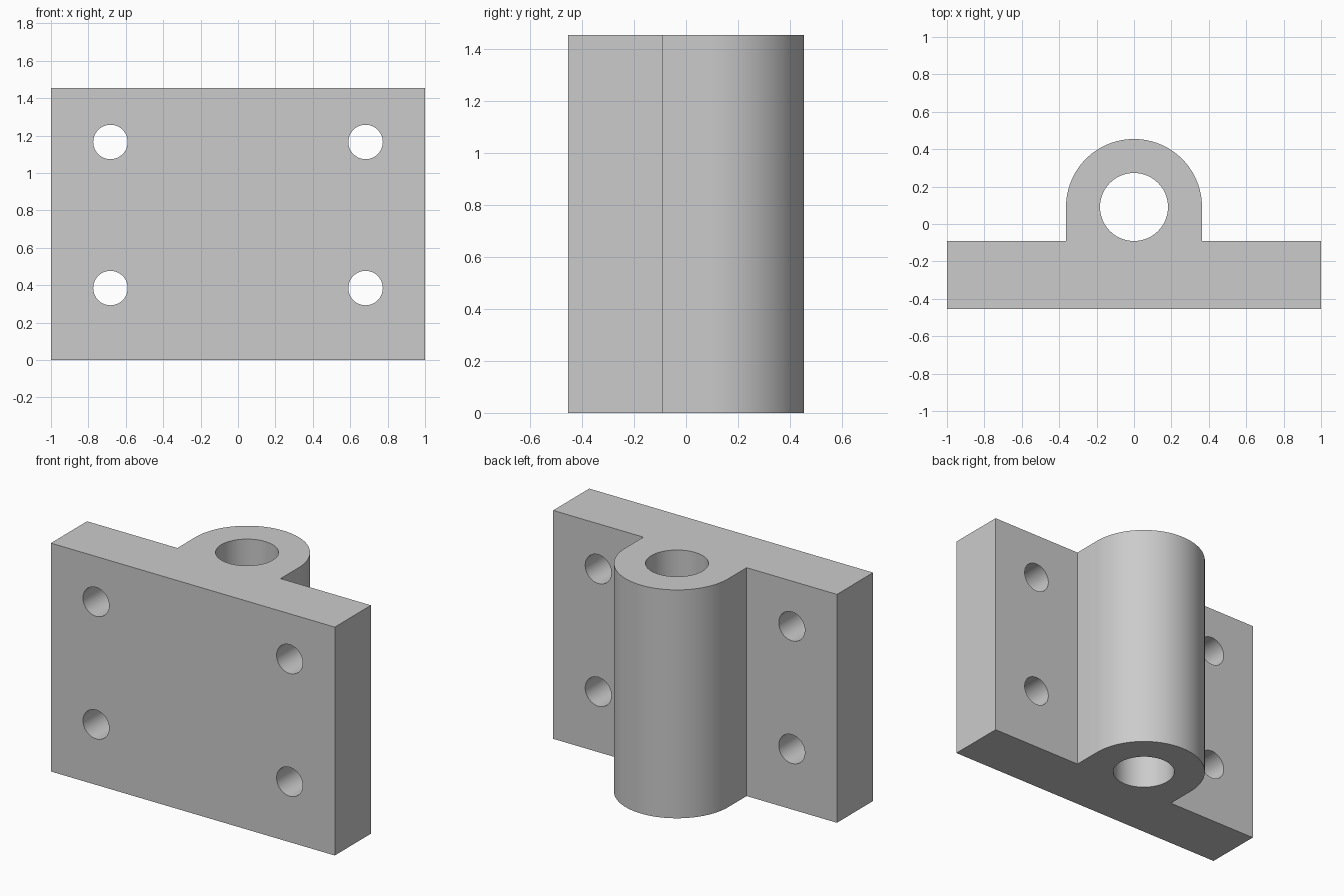
import bpy
import bmesh
from math import cos, sin, pi, radians
from mathutils import Matrix, Vector

cube = bpy.data.objects.get("Cube")
if cube:
    bpy.data.objects.remove(cube, do_unlink=True)

U = 1 / 11                      # design unit
HEIGHT = 16 * U
FRONT, BACK = -5 * U, -U        # plate faces
BOSS_Y, BOSS_R, BORE_R = U, 4 * U, 2 * U
HOLE_X, HOLE_R = 0.682, 0.092
HOLE_HEIGHTS = (0.385, 1.166)

grey = bpy.data.materials.new("plain grey")
grey.use_nodes = True
colour = (0.6, 0.6, 0.6, 1)
grey.diffuse_color = colour
grey.node_tree.nodes["Principled BSDF"].inputs["Base Color"].default_value = colour


def mesh_object(name, bm):
    bmesh.ops.recalc_face_normals(bm, faces=bm.faces)
    mesh = bpy.data.meshes.new(name)
    bm.to_mesh(mesh)
    bm.free()
    mesh.materials.append(grey)
    obj = bpy.data.objects.new(name, mesh)
    bpy.context.collection.objects.link(obj)
    return obj


def cylinder_cutter(name, radius, depth, matrix):
    bm = bmesh.new()
    bmesh.ops.create_cone(bm, cap_ends=True, segments=64, radius1=radius,
                          radius2=radius, depth=depth, matrix=matrix)
    cutter = mesh_object(name, bm)
    cutter.hide_render = True
    return cutter


# Plate and rounded boss: one profile extruded upward
steps = 48
arc = [(BOSS_R * cos(pi * i / steps), BOSS_Y + BOSS_R * sin(pi * i / steps))
       for i in range(steps + 1)]
profile = [(-1, FRONT), (1, FRONT), (1, BACK), (BOSS_R, BACK), *arc,
           (-BOSS_R, BACK), (-1, BACK)]
bm = bmesh.new()
base = bm.faces.new([bm.verts.new((x, y, 0)) for x, y in profile])
extruded = bmesh.ops.extrude_face_region(bm, geom=[base], use_keep_orig=True)
top = [v for v in extruded["geom"] if isinstance(v, bmesh.types.BMVert)]
bmesh.ops.translate(bm, verts=top, vec=Vector((0, 0, HEIGHT)))
bracket = mesh_object("mounting_bracket", bm)

# Vertical pin bore and four screw holes
cutters = [cylinder_cutter("pin_bore_cutter", BORE_R, HEIGHT * 2,
                           Matrix.Translation((0, BOSS_Y, HEIGHT / 2)))]
for side in (-1, 1):
    for z in HOLE_HEIGHTS:
        place = Matrix.Translation((side * HOLE_X, (FRONT + BACK) / 2, z))
        cutters.append(cylinder_cutter("screw_hole_cutter", HOLE_R, 8 * U,
                                       place @ Matrix.Rotation(pi / 2, 4, 'X')))

bpy.ops.object.select_all(action='DESELECT')
bracket.select_set(True)
bpy.context.view_layer.objects.active = bracket
for cutter in cutters:
    cut = bracket.modifiers.new("cut", 'BOOLEAN')
    cut.operation = 'DIFFERENCE'
    cut.solver = 'EXACT'
    cut.object = cutter
    bpy.ops.object.modifier_apply(modifier=cut.name)
    bpy.data.objects.remove(cutter, do_unlink=True)

bpy.ops.object.shade_smooth_by_angle(angle=radians(30))
